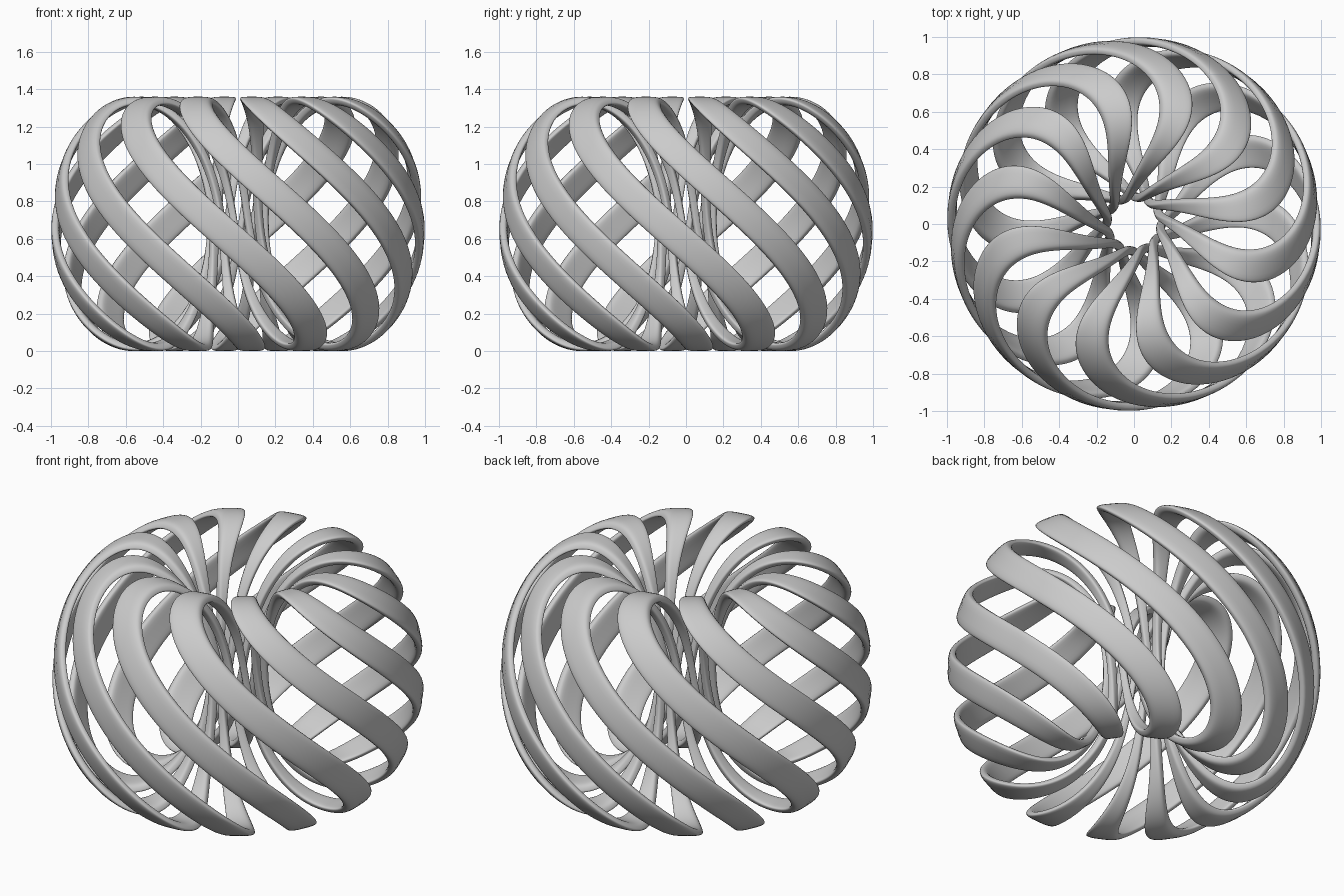
import bpy, bmesh
from math import sin, cos, pi, radians, hypot, copysign

if "Cube" in bpy.data.objects:
    bpy.data.objects.remove(bpy.data.objects["Cube"])

BANDS = 12                       # bands around the axis
R, A, B = 0.56, 0.44, 0.68       # ring centre radius, radial and vertical half sizes
TWIST = radians(45)              # turn from mid height to the top
HALF_WIDTH = radians(7.3)        # half of the angular width of a band
THICK = 0.045
STEPS, SECTION = 112, 24


def soft(v, p):
    return copysign(abs(v) ** p, v)


# rounded strip section: (angle offset, depth below the outer surface)
section = []
for j in range(SECTION):
    t = 2 * pi * (j + 0.5) / SECTION
    section.append((HALF_WIDTH * soft(cos(t), 0.5),
                    THICK / 2 * (1 - soft(sin(t), 0.6))))

# one closed band: upright oval loop, twisted about z in proportion to height
bm = bmesh.new()
rings = []
for i in range(STEPS):
    f = 2 * pi * i / STEPS
    nr, nz = cos(f) / A, sin(f) / B
    n = hypot(nr, nz)
    ring = []
    for off, depth in section:
        r = R + A * cos(f) - depth * nr / n
        z = B * sin(f) - depth * nz / n
        th = off - TWIST * z / B
        ring.append(bm.verts.new((r * cos(th), r * sin(th), z)))
    rings.append(ring)
for i in range(STEPS):
    a, b = rings[i], rings[(i + 1) % STEPS]
    for j in range(SECTION):
        k = (j + 1) % SECTION
        bm.faces.new((a[j], a[k], b[k], b[j]))
bmesh.ops.recalc_face_normals(bm, faces=bm.faces)
for face in bm.faces:
    face.smooth = True
mesh = bpy.data.meshes.new("twisted_band")
bm.to_mesh(mesh)
bm.free()

# repeat the band around the axis
for i in range(BANDS):
    ob = bpy.data.objects.new(f"twisted_band_{i + 1}", mesh)
    ob.location.z = B
    ob.rotation_euler.z = radians(-7.5 + 360 / BANDS * i)
    bpy.context.collection.objects.link(ob)
